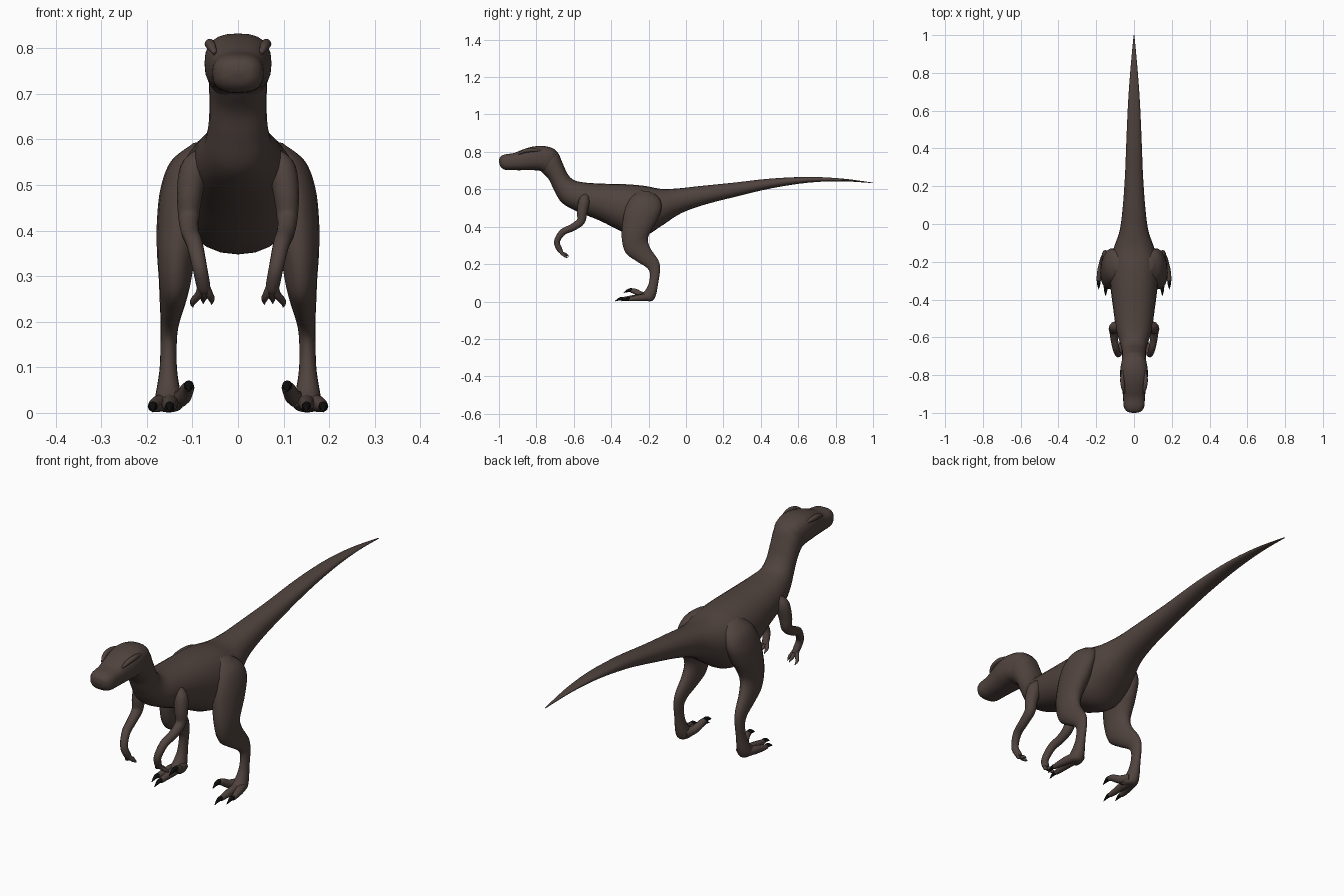
import bpy, bmesh, math
from mathutils import Vector


def material(name, rgb):
    m = bpy.data.materials.new(name)
    m.diffuse_color = (*rgb, 1)
    return m


SKIN = material("brown skin", (0.080, 0.056, 0.048))
CLAW = material("black claw", (0.004, 0.004, 0.004))


def smooth_rows(rows, steps):
    """Catmull-Rom interpolation of equal-length number rows."""
    out = []
    for i in range(len(rows) - 1):
        a, b = rows[max(i - 1, 0)], rows[i]
        c, d = rows[i + 1], rows[min(i + 2, len(rows) - 1)]
        for s in range(steps):
            t = s / steps
            out.append([0.5 * (2 * q + (r - p) * t + (2 * p - 5 * q + 4 * r - w) * t * t
                               + (3 * q - p - 3 * r + w) * t ** 3)
                        for p, q, r, w in zip(a, b, c, d)])
    out.append(list(rows[-1]))
    return out


def skin_rings(name, rings, mat, mirror, segs, power=1.0):
    """Bridge (centre, side, up) ellipses into a closed smooth mesh."""
    bm = bmesh.new()
    loops = []
    for c, side, up in rings:
        loop = []
        for k in range(segs):
            a = 2 * math.pi * k / segs
            u, v = math.cos(a), math.sin(a)
            u = math.copysign(abs(u) ** power, u)
            v = math.copysign(abs(v) ** power, v)
            loop.append(bm.verts.new(c + side * u + up * v))
        loops.append(loop)
    for p, q in zip(loops, loops[1:]):
        for k in range(segs):
            n = (k + 1) % segs
            bm.faces.new((p[k], p[n], q[n], q[k]))
    bm.faces.new(loops[0])
    bm.faces.new(loops[-1])
    bmesh.ops.recalc_face_normals(bm, faces=bm.faces)
    me = bpy.data.meshes.new(name)
    bm.to_mesh(me)
    bm.free()
    me.materials.append(mat)
    ob = bpy.data.objects.new(name, me)
    bpy.context.collection.objects.link(ob)
    if mirror:
        ob.modifiers.new("Mirror", 'MIRROR')
    bpy.ops.object.select_all(action='DESELECT')
    ob.select_set(True)
    bpy.context.view_layer.objects.active = ob
    bpy.ops.object.shade_smooth_by_angle(angle=math.radians(60))
    return ob


def outline_loft(name, rows, mirror=False, segs=24, power=1.0):
    """Rows: upper y, z, lower y, z, centre x, half width."""
    rings = []
    for y1, z1, y2, z2, x, w in smooth_rows(rows, 5):
        a, b = Vector((x, y1, z1)), Vector((x, y2, z2))
        rings.append(((a + b) / 2, Vector((max(w, 0.001), 0, 0)), (a - b) / 2))
    return skin_rings(name, rings, SKIN, mirror, segs, power)


def tube(name, rows, mat=SKIN, mirror=True, segs=12, flat=1.0):
    """Rows: x, y, z, radius."""
    pts = smooth_rows(rows, 5)
    pos = [Vector(p[:3]) for p in pts]
    rings = []
    for i, p in enumerate(pts):
        t = (pos[min(i + 1, len(pos) - 1)] - pos[max(i - 1, 0)]).normalized()
        up = t.cross(Vector((1, 0, 0))).normalized()
        side = up.cross(t)
        r = max(p[3], 0.0008)
        rings.append((pos[i], side * r * flat, up * r))
    return skin_rings(name, rings, mat, mirror, segs)


# Neck, torso and tail in one flowing shape
outline_loft("body", [
    (-0.77, 0.80, -0.80, 0.72, 0, 0.050),
    (-0.695, 0.805, -0.775, 0.695, 0, 0.064),
    (-0.660, 0.74, -0.735, 0.655, 0, 0.063),
    (-0.635, 0.685, -0.705, 0.595, 0, 0.064),
    (-0.600, 0.650, -0.665, 0.530, 0, 0.073),
    (-0.540, 0.636, -0.590, 0.485, 0, 0.093),
    (-0.440, 0.630, -0.460, 0.432, 0, 0.110),
    (-0.320, 0.627, -0.320, 0.365, 0, 0.126),
    (-0.220, 0.618, -0.225, 0.350, 0, 0.130),
    (-0.130, 0.602, -0.130, 0.405, 0, 0.108),
    (-0.040, 0.605, -0.030, 0.470, 0, 0.076),
    (0.080, 0.618, 0.090, 0.515, 0, 0.060),
    (0.250, 0.635, 0.255, 0.558, 0, 0.048),
    (0.450, 0.657, 0.455, 0.605, 0, 0.040),
    (0.650, 0.666, 0.650, 0.635, 0, 0.031),
    (0.830, 0.658, 0.830, 0.643, 0, 0.018),
    (1.000, 0.636, 1.000, 0.633, 0, 0.002)], power=0.92)

# Head with deep skull and rounded snout
outline_loft("head", [
    (-1.000, 0.753, -0.999, 0.742, 0, 0.012),
    (-0.994, 0.773, -0.990, 0.719, 0, 0.037),
    (-0.970, 0.786, -0.965, 0.704, 0, 0.054),
    (-0.920, 0.794, -0.910, 0.702, 0, 0.058),
    (-0.875, 0.812, -0.860, 0.702, 0, 0.064),
    (-0.825, 0.827, -0.815, 0.702, 0, 0.072),
    (-0.765, 0.832, -0.785, 0.700, 0, 0.073),
    (-0.705, 0.815, -0.760, 0.690, 0, 0.066),
    (-0.675, 0.770, -0.740, 0.680, 0, 0.052)], power=0.78)

# Brow ridges along the top edges of the skull
tube("brow_ridge", [(0.050, -0.895, 0.788, 0.004), (0.058, -0.865, 0.804, 0.010),
                    (0.062, -0.82, 0.810, 0.011), (0.058, -0.765, 0.806, 0.004)])

# Thigh, shin and upright foot bone
outline_loft("leg", [
    (-0.250, 0.595, -0.180, 0.585, 0.070, 0.030),
    (-0.300, 0.555, -0.140, 0.550, 0.100, 0.047),
    (-0.328, 0.490, -0.130, 0.495, 0.120, 0.050),
    (-0.342, 0.410, -0.155, 0.430, 0.128, 0.050),
    (-0.344, 0.330, -0.185, 0.380, 0.135, 0.043),
    (-0.322, 0.258, -0.203, 0.335, 0.138, 0.036),
    (-0.265, 0.215, -0.190, 0.285, 0.143, 0.029),
    (-0.212, 0.182, -0.148, 0.222, 0.149, 0.021),
    (-0.193, 0.150, -0.138, 0.172, 0.152, 0.018),
    (-0.200, 0.095, -0.148, 0.100, 0.153, 0.019),
    (-0.222, 0.055, -0.160, 0.035, 0.153, 0.027),
    (-0.245, 0.036, -0.178, 0.004, 0.152, 0.032),
    (-0.255, 0.020, -0.210, 0.002, 0.152, 0.026)], mirror=True, segs=18)

# Toes: outer, middle, and the raised inner one, each with a claw
TOES = {
    "outer": [(0.160, -0.190, 0.024, 0.020), (0.175, -0.240, 0.020, 0.018),
              (0.185, -0.285, 0.015, 0.013), (0.187, -0.305, 0.013, 0.010)],
    "middle": [(0.150, -0.190, 0.024, 0.021), (0.150, -0.260, 0.020, 0.018),
               (0.150, -0.315, 0.015, 0.013), (0.150, -0.338, 0.013, 0.010)],
    "inner": [(0.140, -0.190, 0.028, 0.020), (0.122, -0.235, 0.034, 0.018),
              (0.111, -0.270, 0.053, 0.015), (0.108, -0.292, 0.058, 0.011)],
}
for label, path in TOES.items():
    tube(label + "_toe", path)
    x, y, z, r = path[-1]
    tube(label + "_toe_claw", [(x, y + 0.012, z, r * 1.03), (x, y - 0.012, z + 0.002, r * 0.9),
                               (x, y - 0.042, z - 0.011, 0.001)], CLAW)

# Arm hanging from the chest and curling inward at the wrist
tube("arm", [(0.080, -0.535, 0.565, 0.018), (0.097, -0.545, 0.535, 0.030),
             (0.106, -0.555, 0.480, 0.028), (0.108, -0.562, 0.430, 0.023),
             (0.105, -0.605, 0.397, 0.020), (0.095, -0.660, 0.370, 0.018),
             (0.084, -0.690, 0.320, 0.016), (0.076, -0.676, 0.278, 0.015),
             (0.074, -0.664, 0.264, 0.010)], segs=14)

# Three tapering fingers
for label, x, y, z in (("outer", 0.099, -0.632, 0.232),
                       ("middle", 0.076, -0.625, 0.240),
                       ("inner", 0.058, -0.638, 0.238)):
    tube(label + "_finger", [(0.077, -0.683, 0.290, 0.010),
                             ((x + 0.070) / 2, -0.667, 0.262, 0.009),
                             (x, y - 0.016, z + 0.012, 0.007), (x, y, z, 0.001)], segs=10)
